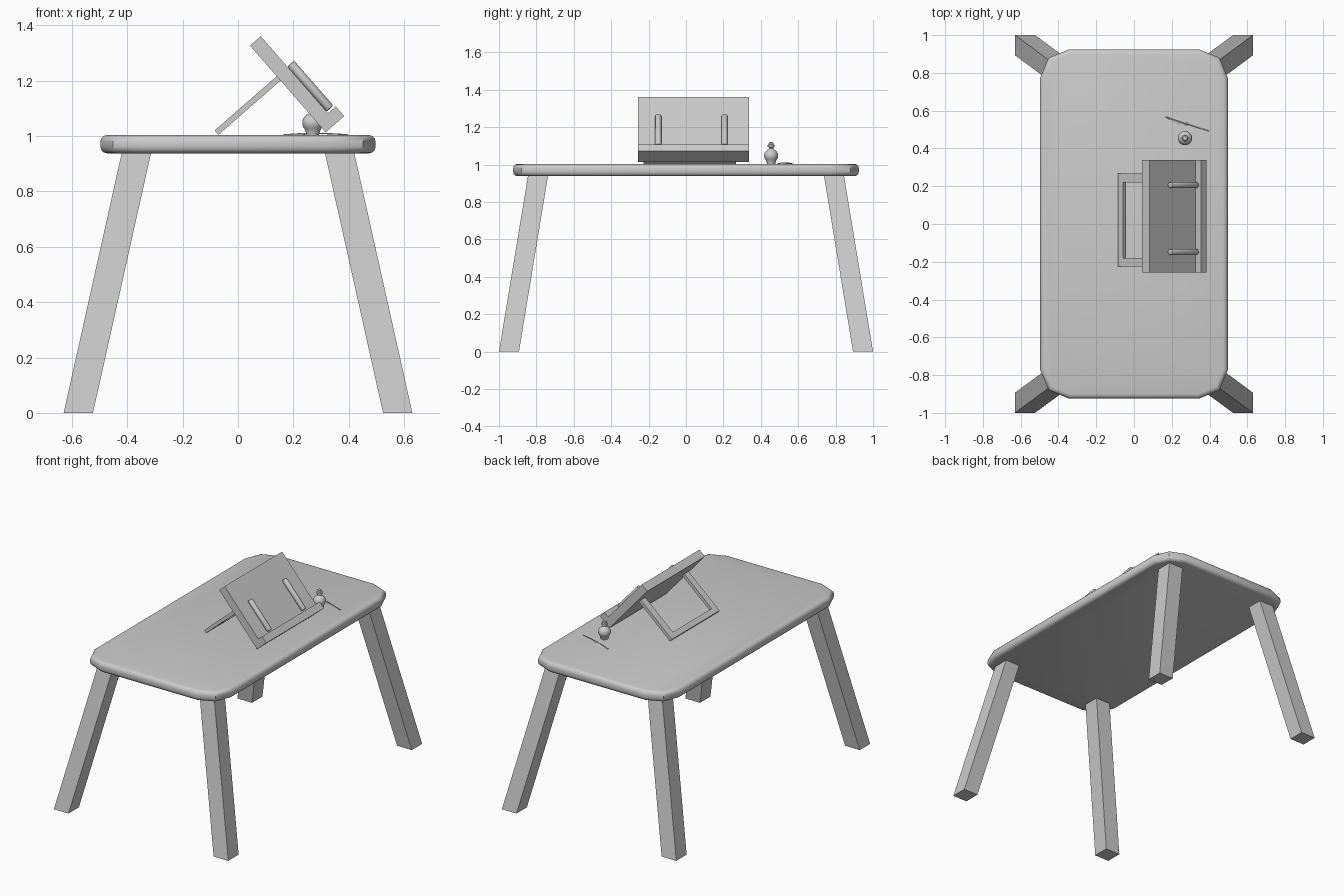
import bpy, bmesh, math
from mathutils import Vector, Matrix

if "Cube" in bpy.data.objects:
    bpy.data.objects.remove(bpy.data.objects["Cube"])


def make(name, bm, smooth=False):
    bmesh.ops.recalc_face_normals(bm, faces=bm.faces)
    me = bpy.data.meshes.new(name)
    bm.to_mesh(me)
    bm.free()
    ob = bpy.data.objects.new(name, me)
    bpy.context.collection.objects.link(ob)
    if smooth:
        bpy.ops.object.select_all(action='DESELECT')
        ob.select_set(True)
        bpy.context.view_layer.objects.active = ob
        bpy.ops.object.shade_smooth_by_angle(angle=math.radians(40))
    return ob


def add_box(bm, lo, hi, mat=Matrix()):
    lo, hi = Vector(lo), Vector(hi)
    m = mat @ Matrix.Translation((lo + hi) / 2) @ Matrix.Diagonal((*(hi - lo), 1))
    bmesh.ops.create_cube(bm, size=1, matrix=m)


# Table top: box with clipped corners and a rounded rim
bm = bmesh.new()
add_box(bm, (-0.497, -0.924, 0.938), (0.497, 0.924, 1.004))
corners = [e for e in bm.edges if abs(e.verts[0].co.z - e.verts[1].co.z) > 0.01]
bmesh.ops.bevel(bm, geom=corners, offset=0.152, segments=2, profile=0.5, affect='EDGES')
rim = [e for e in bm.edges if abs(e.verts[0].co.z - e.verts[1].co.z) < 0.001]
bmesh.ops.bevel(bm, geom=rim, offset=0.024, segments=3, profile=0.5, affect='EDGES')
make("table_top", bm, True)

# Splayed legs: sheared square posts
for sx, xn in ((-1, "left"), (1, "right")):
    for sy, yn in ((-1, "front"), (1, "back")):
        bm = bmesh.new()
        add_box(bm, (0.524, 0.893, 0), (0.63, 1.0, 0.96))
        for v in bm.verts:
            v.co.x = sx * (v.co.x - 0.2234 * v.co.z)
            v.co.y = sy * (v.co.y - 0.165 * v.co.z)
        make(f"{yn}_{xn}_leg", bm)

# Tilted frame of the book rest: local x = down the board, y = y, z = out of its face
d = Vector((0.658, 0, -0.753)).normalized()
n = Vector((-d.z, 0, d.x))
tilt = Matrix(((d.x, 0, n.x, 0.043), (0, 1, 0, 0), (d.z, 0, n.z, 1.327), (0, 0, 0, 1)))
Y0, Y1 = -0.256, 0.338

# Board with its bottom lip, one L-shaped profile
bm = bmesh.new()
profile = [(0, 0), (0.416, 0), (0.416, 0.089), (0.370, 0.089), (0.370, 0.052), (0, 0.052)]
f = bm.faces.new([bm.verts.new(tilt @ Vector((a, Y0, b))) for a, b in profile])
ext = bmesh.ops.extrude_face_region(bm, geom=[f])
bmesh.ops.translate(bm, vec=(0, Y1 - Y0, 0),
                    verts=[v for v in ext['geom'] if isinstance(v, bmesh.types.BMVert)])
make("rest_board", bm)

# U-shaped prop behind the board
bm = bmesh.new()
add_box(bm, (0.147, -0.226, -0.298), (0.168, 0.267, -0.263), tilt)
add_box(bm, (0.147, -0.226, -0.263), (0.168, -0.181, 0.01), tilt)
add_box(bm, (0.147, 0.219, -0.263), (0.168, 0.267, 0.01), tilt)
make("rest_prop", bm)

# Two page-holding rods on the board
for y, side in ((-0.148, "front"), (0.206, "back")):
    bm = bmesh.new()
    m = tilt @ Matrix.Translation((0.254, y, 0.068)) @ Matrix.Rotation(math.pi / 2, 4, 'Y')
    bmesh.ops.create_cone(bm, cap_ends=True, segments=16, radius1=0.0165,
                          radius2=0.0165, depth=0.216, matrix=m)
    ends = [e for e in bm.edges if any(len(q.verts) > 4 for q in e.link_faces)]
    bmesh.ops.bevel(bm, geom=ends, offset=0.006, segments=2, profile=0.5, affect='EDGES')
    make(f"{side}_page_rod", bm, True)

# Ink pot: lathed round body, narrow neck and stopper
bm = bmesh.new()
c = Vector((0.27, 0.455, 0))
prof = [(0, 1.003), (0.022, 1.003), (0.026, 1.018)]
prof += [(0.038 * math.cos(math.radians(a)), 1.048 + 0.036 * math.sin(math.radians(a)))
         for a in range(-40, 71, 15)]
prof += [(0.012, 1.085), (0.012, 1.092), (0.018, 1.094), (0.018, 1.105),
         (0.013, 1.109), (0.012, 1.119), (0, 1.12)]
vs = [bm.verts.new(c + Vector((r, 0, z))) for r, z in prof]
es = [bm.edges.new(p) for p in zip(vs, vs[1:])]
bmesh.ops.spin(bm, geom=vs + es, cent=c, axis=(0, 0, 1), angle=2 * math.pi, steps=20)
bmesh.ops.remove_doubles(bm, verts=bm.verts, dist=0.0005)
make("ink_pot", bm, True)

# Quill lying on the table: gently bowed vane and thin shaft
start, end = Vector((0.165, 0.568, 0)), Vector((0.396, 0.492, 0))
side = (end - start).normalized().cross(Vector((0, 0, 1)))
bm = bmesh.new()
rows = []
for t, w in ((0, 0.002), (0.12, 0.012), (0.3, 0.014), (0.45, 0.009), (0.55, 0.002)):
    p = start.lerp(end, t) + Vector((0, 0, 1.005 + 0.006 * math.sin(math.pi * t)))
    rows.append([bm.verts.new(p + side * w * s - Vector((0, 0, 0.005 * abs(s)))) for s in (-1, 0, 1)])
for a, b in zip(rows, rows[1:]):
    for i in range(2):
        bm.faces.new((a[i], a[i + 1], b[i + 1], b[i]))
make("quill_vane", bm)

cu = bpy.data.curves.new("quill_shaft", 'CURVE')
cu.dimensions = '3D'
cu.bevel_depth = 0.0025
cu.bevel_resolution = 1
sp = cu.splines.new('POLY')
sp.points.add(4)
for i, pt in enumerate(sp.points):
    p = start.lerp(end, i / 4)
    pt.co = (p.x, p.y, 1.005 + 0.005 * math.sin(math.pi * i / 4), 1)
bpy.context.collection.objects.link(bpy.data.objects.new("quill_shaft", cu))
